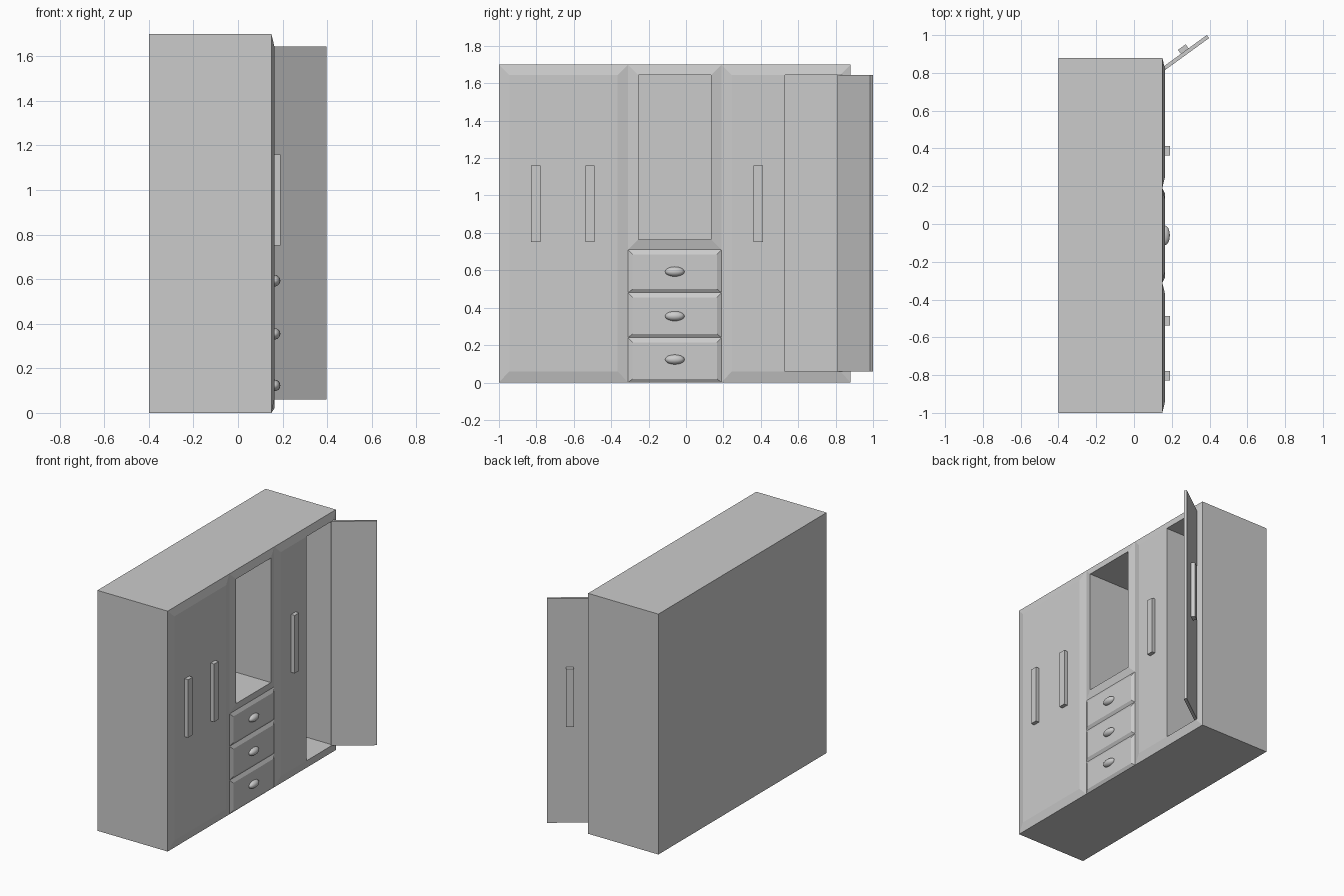
import bpy, bmesh
from math import radians
from mathutils import Matrix, Vector

if "Cube" in bpy.data.objects:
    bpy.data.objects.remove(bpy.data.objects["Cube"])

BACK, SEAM, FRONT, INNER = -0.40, 0.15, 0.163, -0.36
TOP = 1.70


def finish(bm, name):
    bmesh.ops.remove_doubles(bm, verts=bm.verts, dist=1e-5)
    me = bpy.data.meshes.new(name)
    bm.to_mesh(me)
    bm.free()
    ob = bpy.data.objects.new(name, me)
    bpy.context.collection.objects.link(ob)
    return ob


def rect(x, y0, y1, z0, z1):
    return [Vector(p) for p in ((x, y0, z0), (x, y1, z0), (x, y1, z1), (x, y0, z1))]


def face(bm, pts):
    bm.faces.new([bm.verts.new(p) for p in pts])


def loft(bm, a, b):
    for i in range(4):
        j = (i + 1) % 4
        face(bm, (a[i], a[j], b[j], b[i]))


def panel(bm, y0, y1, z0, z1, dy, dz0, dz1):
    """Sloped border; returns the bounds of its raised flat centre."""
    b = (y0 + dy, y1 - dy, z0 + dz0, z1 - dz1)
    loft(bm, rect(SEAM, y0, y1, z0, z1), rect(FRONT, *b))
    return b


def pocket(bm, b):
    loft(bm, rect(FRONT, *b), rect(INNER, *b))
    face(bm, rect(INNER, *b))


def box(name, lo, hi, matrix=None):
    bm = bmesh.new()
    a = rect(lo[0], lo[1], hi[1], lo[2], hi[2])
    b = rect(hi[0], lo[1], hi[1], lo[2], hi[2])
    loft(bm, a, b)
    face(bm, a[::-1])
    face(bm, b)
    if matrix:
        bm.transform(matrix)
    return finish(bm, name)


# Carcass with raised front panels and open compartments
bm = bmesh.new()
back = rect(BACK, -1.0, 0.88, 0, TOP)
face(bm, back[::-1])
loft(bm, back, rect(SEAM, -1.0, 0.88, 0, TOP))
face(bm, rect(FRONT, *panel(bm, -1.0, -0.31, 0, TOP, 0.055, 0.06, 0.055)))
pocket(bm, panel(bm, -0.31, 0.19, 0.71, TOP, 0.055, 0.055, 0.055))
y0, y1, z0, z1 = panel(bm, 0.19, 0.88, 0, TOP, 0.055, 0.06, 0.055)
face(bm, rect(FRONT, y0, 0.53, z0, z1))
pocket(bm, (0.53, y1, z0, z1))
# Drawer fronts
for a, b in ((0, 0.24), (0.24, 0.48), (0.48, 0.71)):
    face(bm, rect(FRONT, *panel(bm, -0.31, 0.19, a, b, 0.025, 0.02, 0.025)))
finish(bm, "wardrobe_body")

# Fixed door handles
for i, y in enumerate((-0.803, -0.513, 0.387)):
    box(f"door_handle_{i + 1}", (FRONT - 0.005, y - 0.025, 0.75), (0.19, y + 0.025, 1.16))

# Open door and its handle, swung about the hinge
swing = Matrix.Translation((0.147, 0.827, 0)) @ Matrix.Rotation(radians(126), 4, 'Z')
box("open_door", (-0.02, -0.295, 0.06), (0, 0, 1.645), swing)
box("open_door_handle", (-0.003, -0.175, 0.75), (0.026, -0.125, 1.16), swing)

# Oval drawer knobs
for i, z in enumerate((0.123, 0.355, 0.593)):
    bm = bmesh.new()
    bmesh.ops.create_uvsphere(bm, u_segments=16, v_segments=10, radius=1)
    bm.transform(Matrix.Translation((FRONT, -0.06, z)) @ Matrix.Diagonal((0.027, 0.052, 0.026, 1)))
    for f in bm.faces:
        f.smooth = True
    finish(bm, f"drawer_knob_{i + 1}")
